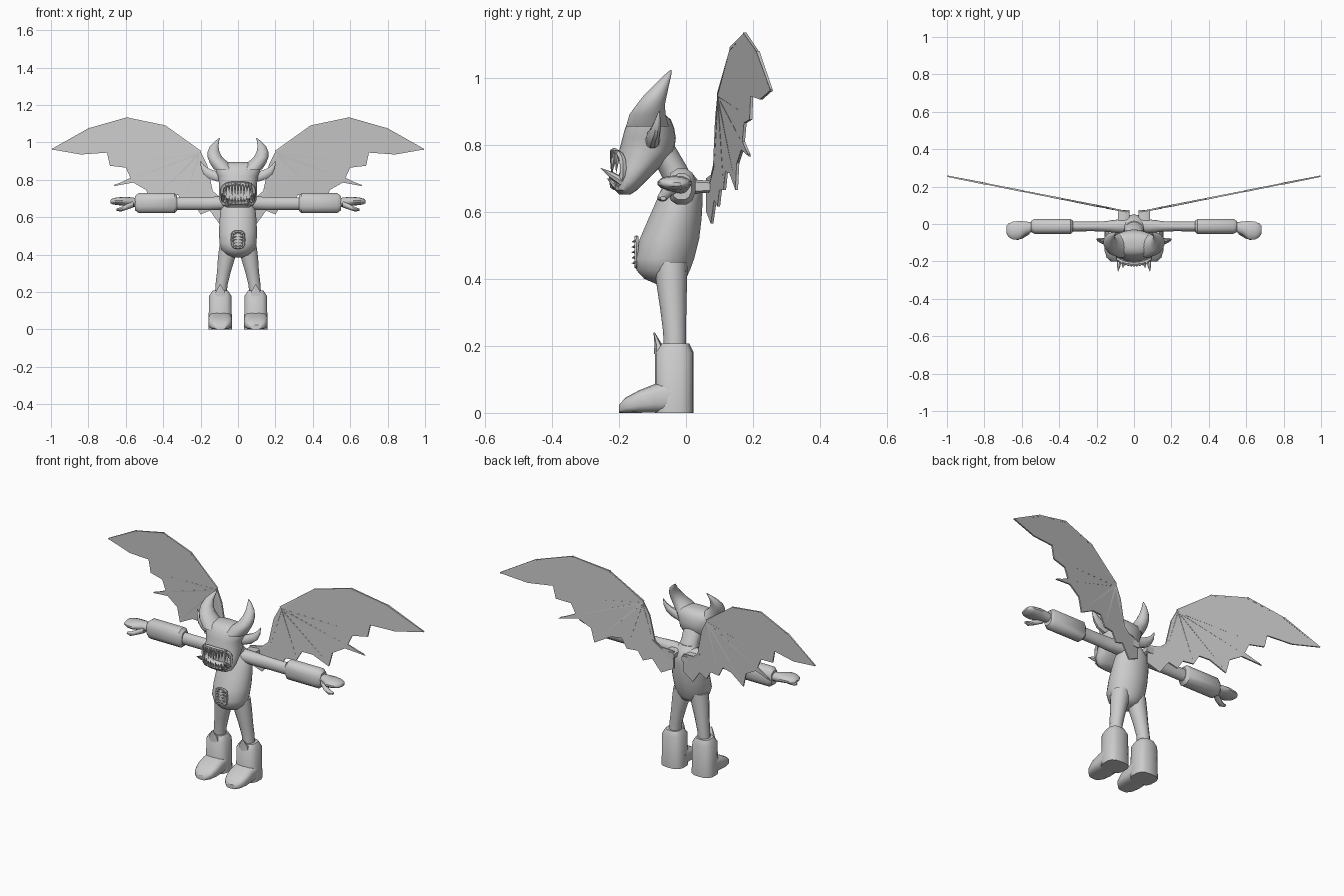
import bpy, bmesh, math
from mathutils import Vector

X, Y, Z = Vector((1, 0, 0)), Vector((0, 1, 0)), Vector((0, 0, 1))
if "Cube" in bpy.data.objects:
    bpy.data.objects.remove(bpy.data.objects["Cube"])

grey = bpy.data.materials.new("plain grey")
grey.use_nodes = True
grey.diffuse_color = (0.6, 0.6, 0.6, 1)
grey.node_tree.nodes["Principled BSDF"].inputs["Base Color"].default_value = (0.6, 0.6, 0.6, 1)


def finish(bm, name, mirror=False, angle=40):
    bmesh.ops.recalc_face_normals(bm, faces=bm.faces)
    mesh = bpy.data.meshes.new(name)
    bm.to_mesh(mesh)
    bm.free()
    mesh.materials.append(grey)
    ob = bpy.data.objects.new(name, mesh)
    bpy.context.collection.objects.link(ob)
    bpy.ops.object.select_all(action="DESELECT")
    ob.select_set(True)
    bpy.context.view_layer.objects.active = ob
    bpy.ops.object.shade_smooth_by_angle(angle=math.radians(angle))
    if mirror:
        ob.modifiers.new("Mirror", "MIRROR").use_mirror_merge = False
    return ob


def add_loft(bm, sections, u, v, n=20, power=1.0):
    """Skin superellipse rings; each section is (centre, radius_u, radius_v)."""
    rings = []
    for c, ru, rv in sections:
        ring = []
        for i in range(n):
            a = 2 * math.pi * (i + 0.5) / n
            cu, sv = math.cos(a), math.sin(a)
            cu = math.copysign(abs(cu) ** power, cu)
            sv = math.copysign(abs(sv) ** power, sv)
            ring.append(bm.verts.new(Vector(c) + u * ru * cu + v * rv * sv))
        rings.append(ring)
    for a, b in zip(rings, rings[1:]):
        for i in range(n):
            j = (i + 1) % n
            bm.faces.new((a[i], a[j], b[j], b[i]))
    bm.faces.new(rings[0])
    bm.faces.new(rings[-1])


def loft(name, sections, u, v, n=20, power=1.0, mirror=False):
    bm = bmesh.new()
    add_loft(bm, sections, u, v, n, power)
    return finish(bm, name, mirror)


def add_spike(bm, base, tip, r, n=7):
    base, tip = Vector(base), Vector(tip)
    d = (tip - base).normalized()
    u = d.orthogonal().normalized()
    add_loft(bm, [(base, r, r), (base.lerp(tip, 0.5), r * .7, r * .7), (tip, r * .05, r * .05)],
             u, d.cross(u), n)


def upright(rows):
    """Rows of (z, front y, back y, half width) become horizontal rings."""
    return [((0, (f + b) / 2, z), w, (b - f) / 2) for z, f, b, w in rows]


# Torso and neck
loft("torso", upright([
    (.385, -.09, -.03, .03), (.40, -.125, 0, .065), (.425, -.148, .012, .088),
    (.46, -.155, .025, .10), (.52, -.138, .04, .102), (.58, -.112, .047, .10),
    (.63, -.09, .05, .095), (.665, -.075, .05, .085), (.695, -.06, .035, .06),
    (.72, -.06, .015, .045)]), X, Y, 28)
loft("neck", [((0, -.015, .68), .055, .045), ((0, -.045, .74), .05, .045),
              ((0, -.085, .80), .06, .05)], X, Y)

# Head with a hollow mouth
head = loft("head", upright([
    (.652, -.20, -.165, .06), (.665, -.213, -.145, .085), (.69, -.215, -.12, .098),
    (.73, -.21, -.08, .102), (.78, -.20, -.035, .102), (.82, -.19, -.03, .108),
    (.85, -.182, -.035, .12), (.875, -.165, -.045, .12), (.888, -.15, -.06, .10),
    (.895, -.125, -.08, .05)]), X, Y, 32, .9)
cutter = loft("mouth_cutter", [((0, -.30, .73), .075, .045), ((0, -.17, .73), .07, .04)],
              X, Z, 20, .7)
cutter.hide_render = True
cut = head.modifiers.new("Mouth", "BOOLEAN")
cut.operation, cut.object, cut.solver = "DIFFERENCE", cutter, "EXACT"
bpy.context.view_layer.objects.active = head
bpy.ops.object.modifier_apply(modifier="Mouth")
bpy.data.objects.remove(cutter)


# Lips follow the curve of the muzzle
def face_y(x):
    return -.145 - .07 * math.sqrt(max(0, 1 - (x / .108) ** 2))


def rim(name, centre_z, hx, hz, thick, depth):
    bm = bmesh.new()
    n, m, rings = 28, 6, []
    for i in range(n):
        a = 2 * math.pi * i / n
        ca, sa = math.cos(a), math.sin(a)
        x = hx * math.copysign(abs(ca) ** .6, ca)
        z = centre_z + hz * math.copysign(abs(sa) ** .6, sa)
        out = Vector((ca, 0, sa))
        c = Vector((x, depth(x), z))
        rings.append([bm.verts.new(c + thick * (out * math.cos(t) + Y * math.sin(t)))
                      for t in (2 * math.pi * k / m for k in range(m))])
    for i in range(n):
        a, b = rings[i], rings[(i + 1) % n]
        for k in range(m):
            bm.faces.new((a[k], a[(k + 1) % m], b[(k + 1) % m], b[k]))
    return finish(bm, name)


rim("lips", .728, .086, .052, .011, face_y)

bm = bmesh.new()
for i in range(-4, 5):
    x = i * .0165
    y = face_y(x) - .004
    add_spike(bm, (x, y, .783), (x * .95, y - .004, .715 + .006 * abs(i) * (i % 2)), .008)
    x *= .95
    add_spike(bm, (x, y, .672), (x, y - .01, .705 + .008 * (i % 2)), .007)
finish(bm, "teeth")

bm = bmesh.new()
add_spike(bm, (.078, -.19, .69), (.085, -.255, .73), .014)
add_spike(bm, (.055, -.20, .67), (.06, -.235, .70), .012)
finish(bm, "tusks", True)

# Horns sweep out, then up and inward
loft("horns", [((.07, -.115, .855), .06, .065), ((.10, -.115, .89), .052, .055),
               ((.123, -.105, .92), .04, .043), ((.131, -.09, .95), .032, .034),
               ((.127, -.072, .98), .023, .022), ((.113, -.056, 1.005), .012, .012),
               ((.099, -.045, 1.023), .002, .002)], X, Y, 16, mirror=True)

# Ears
d = Vector((.7, 0, .7))
loft("ears", [((.09, -.10, .81), .03, .022), ((.135, -.098, .825), .03, .02),
              ((.17, -.09, .845), .022, .015), ((.19, -.085, .87), .012, .009),
              ((.20, -.08, .90), .002, .002)], Vector((-.7, 0, .7)), Y, 10, mirror=True)

# Belly mouth with ribs of small teeth
rim("belly_rim", .48, .032, .043, .007, lambda x: -.148)
bm = bmesh.new()
for i in range(5):
    z = .45 + i * .016
    for s in (-1, 1):
        add_spike(bm, (s * .034, -.146, z), (s * .004, -.162, z - .004), .006, 6)
finish(bm, "belly_teeth")

# Arms, cuffs and hands
loft("arms", [((.03, -.01, .675), .04, .035), ((.09, -.012, .675), .036, .036),
              ((.16, -.013, .673), .028, .036), ((.22, -.013, .673), .026, .034),
              ((.35, -.013, .673), .027, .034)], Y, Z, 16, mirror=True)
loft("cuffs", [((.325, -.013, .675), .03, .04), ((.34, -.013, .675), .042, .055),
               ((.53, -.013, .675), .042, .055), ((.55, -.013, .675), .03, .04)],
     Y, Z, 12, .8, mirror=True)
loft("hands", [((.54, -.015, .678), .025, .024), ((.58, -.022, .682), .036, .025),
               ((.615, -.034, .685), .052, .023), ((.65, -.035, .685), .048, .02),
               ((.672, -.033, .684), .036, .015), ((.683, -.03, .682), .018, .006)],
     Y, Z, 14, mirror=True)
loft("thumbs", [((.56, -.04, .67), .016, .018), ((.595, -.06, .655), .018, .015),
                ((.625, -.07, .642), .016, .012), ((.65, -.068, .64), .008, .006)],
     Y, Z, 10, mirror=True)

# Legs
loft("legs", [((.05, -.045, .45), .05, .05), ((.06, -.043, .39), .048, .046),
              ((.075, -.038, .31), .038, .039), ((.088, -.034, .24), .033, .034),
              ((.093, -.034, .17), .032, .033)], X, Y, 14, mirror=True)

# Boots
loft("boot_shafts", [((.095, -.035, 0), .065, .058), ((.095, -.035, .18), .06, .058),
                     ((.095, -.032, .207), .042, .042)], X, Y, 14, .7, mirror=True)
loft("boot_feet", [((.095, -.04, .05), .063, .05), ((.095, -.095, .043), .064, .043),
                   ((.095, -.14, .034), .064, .034), ((.095, -.18, .023), .052, .023),
                   ((.095, -.2, .012), .03, .012)], X, Z, 16, .6, mirror=True)
bm = bmesh.new()
add_loft(bm, [((.095, -.078, .175), .035, .018), ((.095, -.083, .205), .026, .011),
              ((.095, -.095, .24), .003, .002)], X, Y, 6)
finish(bm, "boot_spikes", True)


# Wings: a flat membrane with scalloped edge, ribs and root block
def on_wing(p, off=0):
    return Vector((p[0], .058 + .198 * p[0] + off, p[1]))


top_edge = [(.2, .95), (.385, 1.085), (.59, 1.13), (.79, 1.075), (.995, .962)]
low_edge = [(.84, .935), (.70, .945), (.685, .875), (.60, .865), (.575, .81), (.67, .765),
            (.56, .785), (.49, .745), (.47, .665), (.38, .715), (.32, .72), (.29, .665),
            (.23, .665), (.2, .615), (.15, .635), (.1, .565), (.03, .60), (.03, .70),
            (.10, .71), (.135, .74), (.165, .88)]
bm = bmesh.new()
face = bm.faces.new([bm.verts.new(on_wing(p, -.004)) for p in top_edge + low_edge])
ext = bmesh.ops.extrude_face_region(bm, geom=[face], use_keep_orig=True)
moved = [g for g in ext["geom"] if isinstance(g, bmesh.types.BMVert)]
bmesh.ops.translate(bm, verts=moved, vec=(0, .008, 0))
finish(bm, "wing_membranes", True, 20)

bm = bmesh.new()
wrist = (.205, .94)
bones = list(zip(top_edge, top_edge[1:]))
bones += [(wrist, c) for c in ((.685, .88), (.66, .77), (.47, .675), (.29, .675))]
bones += [(wrist, (.15, .74)), ((.15, .74), (.05, .66))]
for a, b in bones:
    a, b = on_wing(a), on_wing(b)
    along = (b - a).normalized()
    add_loft(bm, [(a, .007, .007), (b, .004, .005)], along.cross(Y).normalized(), Y, 4)
finish(bm, "wing_bones", True, 20)
loft("wing_roots", [((.055, .02, .675), .033, .022), ((.055, .075, .675), .033, .018)],
     X, Z, 8, .5, mirror=True)
